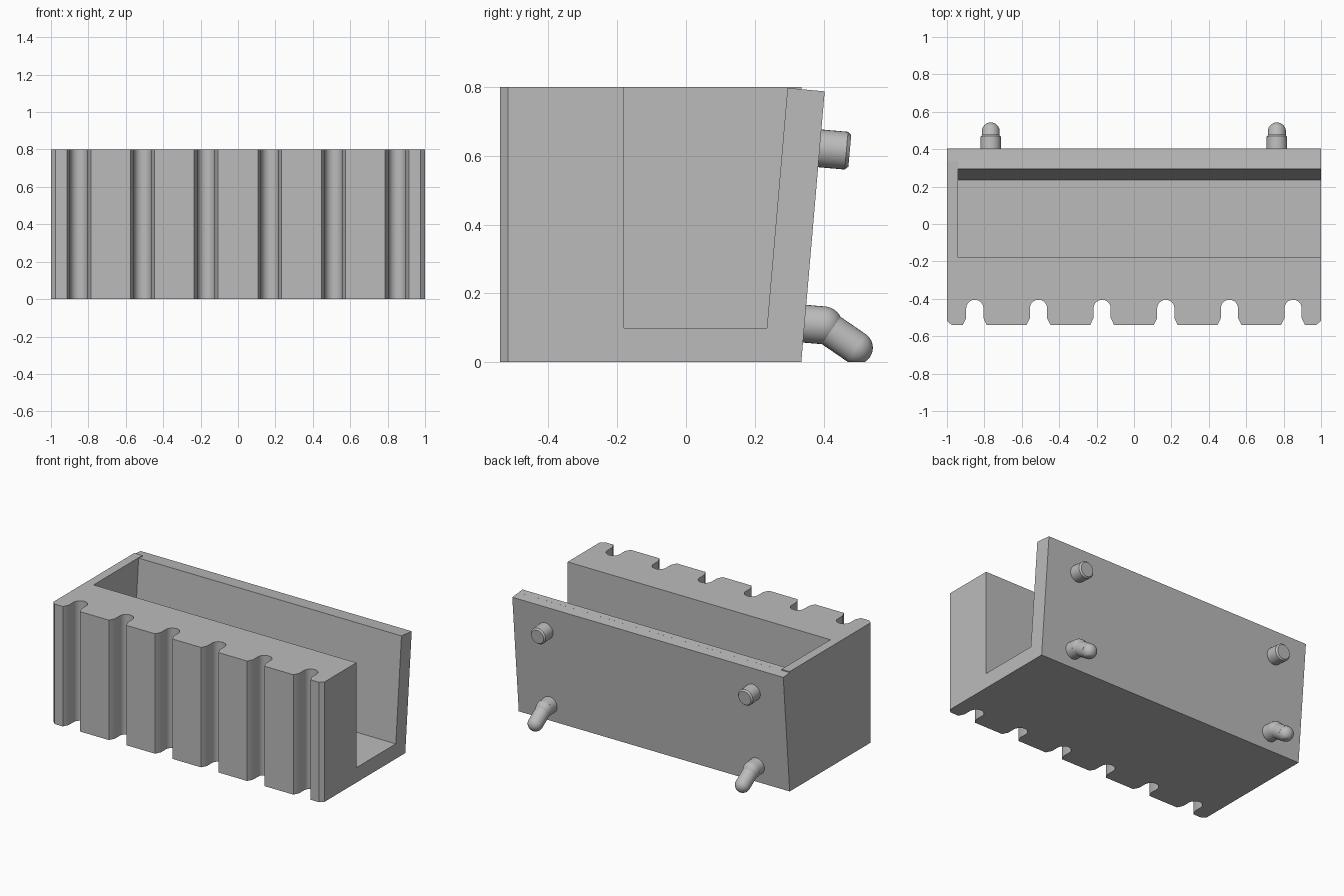
import bpy, bmesh, math
from mathutils import Vector, Matrix

if "Cube" in bpy.data.objects:
    bpy.data.objects.remove(bpy.data.objects["Cube"])

grey = bpy.data.materials.new("plain grey")
grey.diffuse_color = (0.5, 0.5, 0.5, 1)
grey.use_nodes = True
grey.node_tree.nodes["Principled BSDF"].inputs["Base Color"].default_value = grey.diffuse_color


def finish(name, bm):
    bmesh.ops.recalc_face_normals(bm, faces=bm.faces)
    me = bpy.data.meshes.new(name)
    bm.to_mesh(me)
    bm.free()
    me.materials.append(grey)
    ob = bpy.data.objects.new(name, me)
    bpy.context.collection.objects.link(ob)
    return ob


def activate(ob):
    bpy.ops.object.select_all(action='DESELECT')
    ob.select_set(True)
    bpy.context.view_layer.objects.active = ob


def prism(name, pts, direction):
    """Extrude a closed 3D outline along a direction."""
    bm = bmesh.new()
    face = bm.faces.new([bm.verts.new(p) for p in pts])
    ext = bmesh.ops.extrude_face_region(bm, geom=[face])
    moved = [v for v in ext["geom"] if isinstance(v, bmesh.types.BMVert)]
    bmesh.ops.translate(bm, verts=moved, vec=direction)
    return finish(name, bm)


def side_prism(name, yz, x0, x1):
    return prism(name, [(x0, y, z) for y, z in yz], (x1 - x0, 0, 0))


def cut(ob, cutter):
    cutter.hide_render = True
    activate(ob)
    mod = ob.modifiers.new("cut", 'BOOLEAN')
    mod.operation, mod.solver, mod.object = 'DIFFERENCE', 'EXACT', cutter
    bpy.ops.object.modifier_apply(modifier=mod.name)
    bpy.data.objects.remove(cutter)


def smooth(ob):
    activate(ob)
    bpy.ops.object.shade_smooth_by_angle(angle=math.radians(30))


# Solid block with a leaning back
body = side_prism("trough_body", [(-0.54, 0), (0.335, 0), (0.403, 0.787),
                                  (0.336, 0.793), (0.336, 0.8), (-0.54, 0.8)], -1, 1)

# Channel, open at the top and the right end
cut(body, side_prism("channel_cutter", [(-0.18, 0.1), (0.235, 0.1), (0.295, 0.797),
                                        (0.5, 0.778), (0.5, 1), (-0.18, 1)], -0.94, 1.2))

# Round-bottomed grooves with flared lips along the front
for i in range(6):
    c = -0.851 + 0.3403 * i
    r = 0.046
    arc = [(c - r * math.cos(math.pi * k / 16), -0.451 + r * math.sin(math.pi * k / 16))
           for k in range(17)]
    outline = ([(c - 0.064, -0.6), (c - 0.064, -0.54), (c - r, -0.503)] + arc +
               [(c + r, -0.503), (c + 0.064, -0.54), (c + 0.064, -0.6)])
    cut(body, prism("groove_cutter", [(x, y, -0.1) for x, y in outline], (0, 0, 1.1)))

# Chamfered front corners
for s in (-1, 1):
    tri = [(0.975, -0.54), (1.025, -0.494), (1.1, -0.6), (0.975, -0.6)]
    cut(body, prism("corner_cutter", [(s * x, y, -0.1) for x, y in tri], (0, 0, 1.1)))
smooth(body)


def rod(bm, p0, p1, r0, r1):
    p0, p1 = Vector(p0), Vector(p1)
    d = p1 - p0
    m = Matrix.Translation((p0 + p1) / 2) @ d.to_track_quat('Z', 'Y').to_matrix().to_4x4()
    bmesh.ops.create_cone(bm, cap_ends=True, segments=32, radius1=r0, radius2=r1,
                          depth=d.length, matrix=m)


def ball(bm, p, r):
    bmesh.ops.create_uvsphere(bm, u_segments=32, v_segments=16, radius=r,
                              matrix=Matrix.Translation(p))


for side, x in (("left", -0.766), ("right", 0.764)):
    # Upper peg, square to the leaning back, with a chamfered tip
    bm = bmesh.new()
    rod(bm, (x, 0.37, 0.623), (x, 0.466, 0.6146), 0.055, 0.055)
    rod(bm, (x, 0.466, 0.6146), (x, 0.476, 0.6137), 0.055, 0.046)
    smooth(finish(side + "_upper_peg", bm))

    # Lower hook: stub, elbow, sloping round-ended arm, flat underneath
    bm = bmesh.new()
    elbow, tip = (x, 0.4, 0.107), (x, 0.495, 0.042)
    rod(bm, (x, 0.325, 0.1135), elbow, 0.055, 0.055)
    ball(bm, elbow, 0.055)
    rod(bm, elbow, tip, 0.048, 0.048)
    ball(bm, tip, 0.048)
    bmesh.ops.bisect_plane(bm, geom=bm.verts[:] + bm.edges[:] + bm.faces[:],
                           plane_co=(0, 0, 0), plane_no=(0, 0, 1), clear_inner=True)
    bmesh.ops.holes_fill(bm, edges=[e for e in bm.edges if e.is_boundary], sides=0)
    smooth(finish(side + "_lower_hook", bm))
